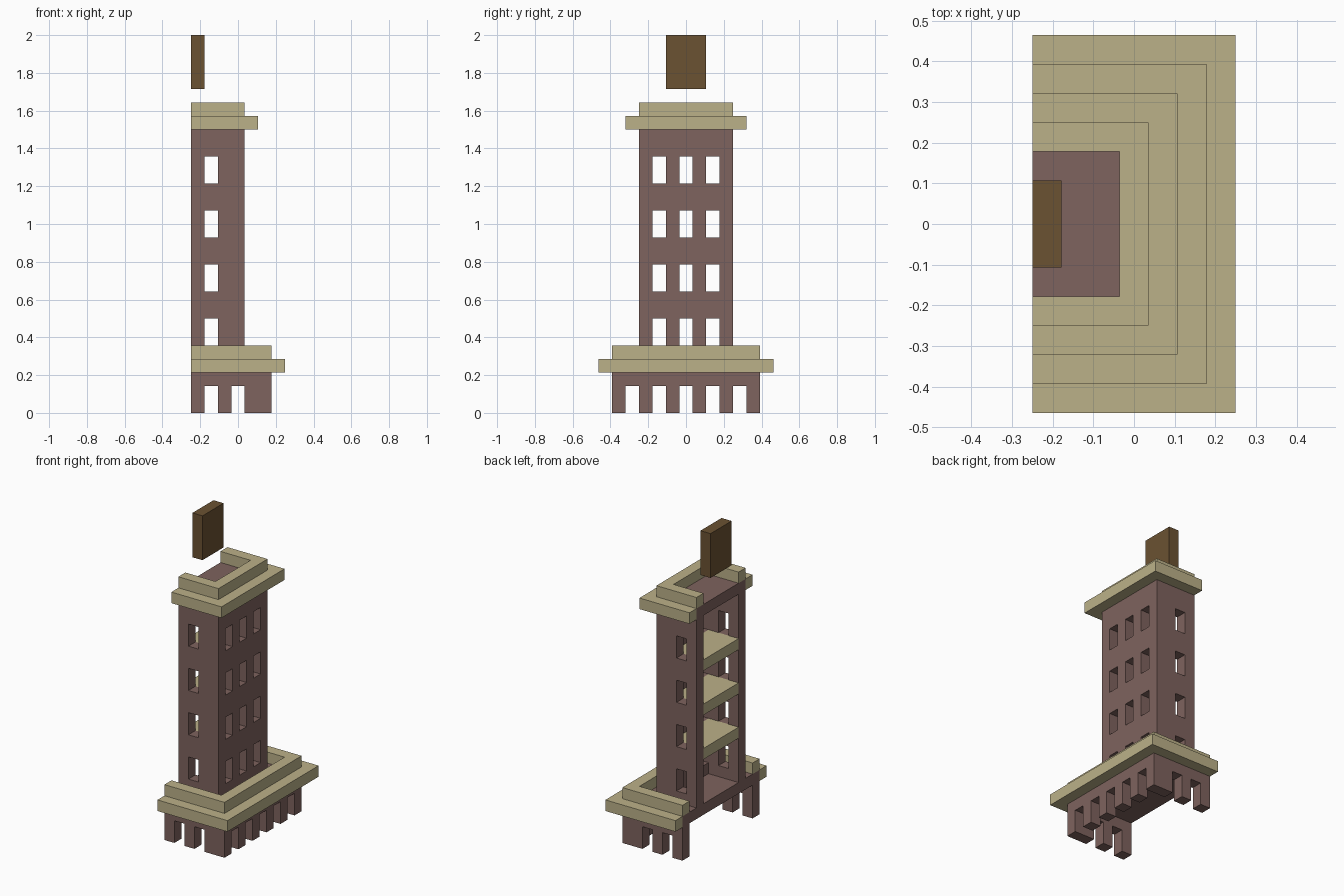
import bpy
import bmesh
from mathutils import Vector

cube = bpy.data.objects.get("Cube")
if cube:
    bpy.data.objects.remove(cube)

U = 1 / 14                               # one building block
ORIGIN = Vector((-3.5, -6.5, 0))         # grid corner, in blocks


def material(name, colour):
    mat = bpy.data.materials.new(name)
    mat.use_nodes = True
    rgba = (*colour, 1)
    mat.diffuse_color = rgba
    mat.node_tree.nodes["Principled BSDF"].inputs["Base Color"].default_value = rgba
    return mat


STONE = material("khaki stone", (0.50, 0.44, 0.25))
BRICK = material("dusty brown brick", (0.21, 0.125, 0.112))
WOOD = material("dark wood", (0.147, 0.084, 0.032))


def prism(bm, outline, z0, z1):
    """Extrude a flat outline between two heights, all in blocks."""
    verts = [bm.verts.new((Vector((x, y, z0)) + ORIGIN) * U) for x, y in outline]
    face = bm.faces.new(verts)
    top = bmesh.ops.extrude_face_region(bm, geom=[face])["geom"]
    moved = [g for g in top if isinstance(g, bmesh.types.BMVert)]
    bmesh.ops.translate(bm, verts=moved, vec=(0, 0, (z1 - z0) * U))


def finish(name, bm, mat=None):
    bmesh.ops.recalc_face_normals(bm, faces=bm.faces)
    mesh = bpy.data.meshes.new(name)
    bm.to_mesh(mesh)
    bm.free()
    if mat:
        mesh.materials.append(mat)
    obj = bpy.data.objects.new(name, mesh)
    bpy.context.scene.collection.objects.link(obj)
    return obj


def boxes(name, spans, mat=None):
    """One object made of boxes, each given as x, y and z spans."""
    bm = bmesh.new()
    for (x0, x1), (y0, y1), (z0, z1) in spans:
        prism(bm, [(x0, y0), (x1, y0), (x1, y1), (x0, y1)], z0, z1)
    return finish(name, bm, mat)


def ledge(name, width, inset, z):
    """Three-sided band, one block thick, open at the cut side."""
    a, b = inset, 13 - inset
    outline = [(0, a), (width, a), (width, b), (0, b),
               (0, b - 1), (width - 1, b - 1), (width - 1, a + 1), (0, a + 1)]
    bm = bmesh.new()
    prism(bm, outline, z, z + 1)
    return finish(name, bm, STONE)


def carve(obj, *cutter_spans):
    """Cut each group of boxes out of the object."""
    for spans in cutter_spans:
        cutter = boxes("cutter", spans)
        cutter.hide_render = True
        mod = obj.modifiers.new("cut", "BOOLEAN")
        mod.operation = "DIFFERENCE"
        mod.solver = "EXACT"
        mod.object = cutter
        bpy.context.view_layer.update()
        graph = bpy.context.evaluated_depsgraph_get()
        mesh = bpy.data.meshes.new_from_object(obj.evaluated_get(graph))
        obj.modifiers.clear()
        obj.data = mesh
        bpy.data.objects.remove(cutter)


# Base: hollow block standing on rows of legs
base = boxes("base_walls_and_legs", [((0, 6), (1, 12), (0, 4))], BRICK)
carve(base,
      [((-1, 5), (2, 11), (-1, 3))],
      [((x, x + 1), (0, 13), (-1, 2)) for x in (1, 3)],
      [((4.5, 7), (y, y + 1), (-1, 2)) for y in range(2, 11, 2)])

# Tower: hollow shell with roof slab and four rows of windows
storeys = range(5, 18, 4)
tower = boxes("tower_walls", [((0, 4), (3, 10), (4, 22))], BRICK)
carve(tower,
      [((-1, 3), (4, 9), (3, 21))],
      [((1, 2), (2, 11), (z, z + 2)) for z in storeys],
      [((2.5, 5), (y, y + 1), (z, z + 2)) for z in storeys for y in (4, 6, 8)])

# Stone ledges round the base and the roof
ledge("base_ledge", 7, 0, 3)
ledge("base_parapet", 6, 1, 4)
ledge("roof_ledge", 5, 2, 21)
ledge("roof_parapet", 4, 3, 22)

# Inner floors
for n, z in enumerate((8, 12, 16), 1):
    boxes(f"floor_{n}", [((0, 3), (4, 9), (z, z + 1))], STONE)

# Floating wooden panel above the roof
boxes("wooden_panel", [((0, 1), (5, 8), (24, 28))], WOOD)
